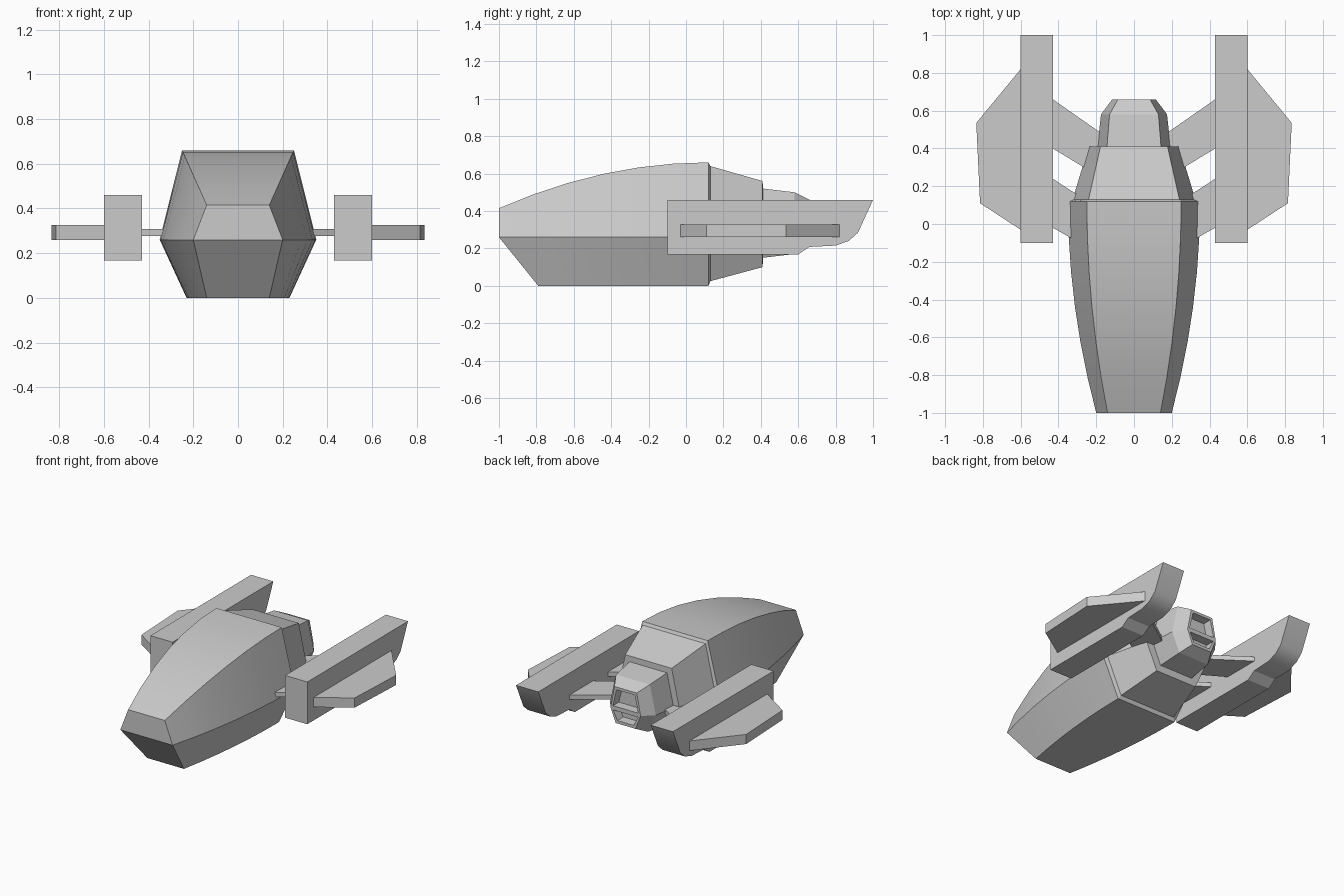
import bpy, bmesh, math

if "Cube" in bpy.data.objects:
    bpy.data.objects.remove(bpy.data.objects["Cube"])


def finish(name, bm, angle):
    bmesh.ops.recalc_face_normals(bm, faces=bm.faces[:])
    me = bpy.data.meshes.new(name)
    bm.to_mesh(me)
    bm.free()
    ob = bpy.data.objects.new(name, me)
    bpy.context.collection.objects.link(ob)
    bpy.ops.object.select_all(action='DESELECT')
    bpy.context.view_layer.objects.active = ob
    ob.select_set(True)
    bpy.ops.object.shade_smooth_by_angle(angle=math.radians(angle))
    return ob


def ring(bm, y, y_bottom, tw, mw, bw, zt, zm, zb):
    """Six-sided hull section: top, middle and bottom half widths and heights."""
    return [bm.verts.new(p) for p in (
        (tw, y, zt), (mw, y, zm), (bw, y_bottom, zb),
        (-bw, y_bottom, zb), (-mw, y, zm), (-tw, y, zt))]


def cap(bm, r):
    """Close a section with an upper and a lower face."""
    return [bm.faces.new((r[0], r[1], r[4], r[5])), bm.faces.new((r[1], r[2], r[3], r[4]))]


def prism(name, points, to_3d, lo, hi, angle=20):
    """Extrude an outline between lo and hi, mirrored to the other side."""
    bm = bmesh.new()
    a = [bm.verts.new(to_3d(p, lo)) for p in points]
    b = [bm.verts.new(to_3d(p, hi)) for p in points]
    bm.faces.new(a)
    bm.faces.new(b)
    for i in range(len(a)):
        j = (i + 1) % len(a)
        bm.faces.new((a[i], a[j], b[j], b[i]))
    ob = finish(name, bm, angle)
    ob.modifiers.new("mirror", 'MIRROR').use_axis = (True, False, False)
    return ob


# Main hull: curved nose sections, then stepped tail sections
bm = bmesh.new()
rings = []
for i in range(7):
    t = i / 6
    e = 1 - (1 - t) ** 2
    rings.append(ring(bm, -1 + 1.12 * t, -0.79 + 0.91 * t, 0.14 + 0.11 * e,
                      0.20 + 0.15 * e, 0.14 + 0.09 * e, 0.415 + 0.245 * e, 0.26, 0))
for y, mw, zt, zb in ((0.13, 0.325, 0.64, 0.025), (0.41, 0.24, 0.56, 0.10),
                      (0.411, 0.193, 0.52, 0.15), (0.58, 0.175, 0.50, 0.17),
                      (0.66, 0.115, 0.46, 0.21)):
    rings.append(ring(bm, y, y, mw * 0.74, mw, mw * 0.66, zt, zb + (zt - zb) * 0.394, zb))
for r, s in zip(rings, rings[1:]):
    for i in range(6):
        j = (i + 1) % 6
        bm.faces.new((r[i], r[j], s[j], s[i]))
cap(bm, rings[0])
exhausts = cap(bm, rings[-1])
bmesh.ops.recalc_face_normals(bm, faces=bm.faces[:])
# Two recessed exhausts in the tail
bmesh.ops.inset_individual(bm, faces=exhausts, thickness=0.024)
bmesh.ops.inset_individual(bm, faces=exhausts, thickness=0.004, depth=-0.06)
finish("hull", bm, 14)


def side(p, x):
    return (x, p[0], p[1])


def flat(p, z):
    return (p[0], p[1], z)


# Side engine pods with upswept tails
prism("engine_pod", [(-0.10, 0.46), (-0.10, 0.168), (0.60, 0.168), (0.66, 0.208),
                     (0.80, 0.215), (0.87, 0.24), (0.92, 0.285), (1.0, 0.46)],
      side, 0.43, 0.60, 29)
# Outer fins
prism("outer_fin", [(0.59, 0.832), (0.835, 0.535), (0.815, 0.11), (0.59, -0.037)],
      flat, 0.26, 0.327)
# Struts joining pods to hull
prism("rear_strut", [(0.44, 0.667), (0.10, 0.43), (0.10, 0.20), (0.44, 0.406)],
      flat, 0.277, 0.308)
prism("front_strut", [(0.44, 0.246), (0.20, 0.09), (0.20, -0.15), (0.44, -0.014)],
      flat, 0.277, 0.308)
